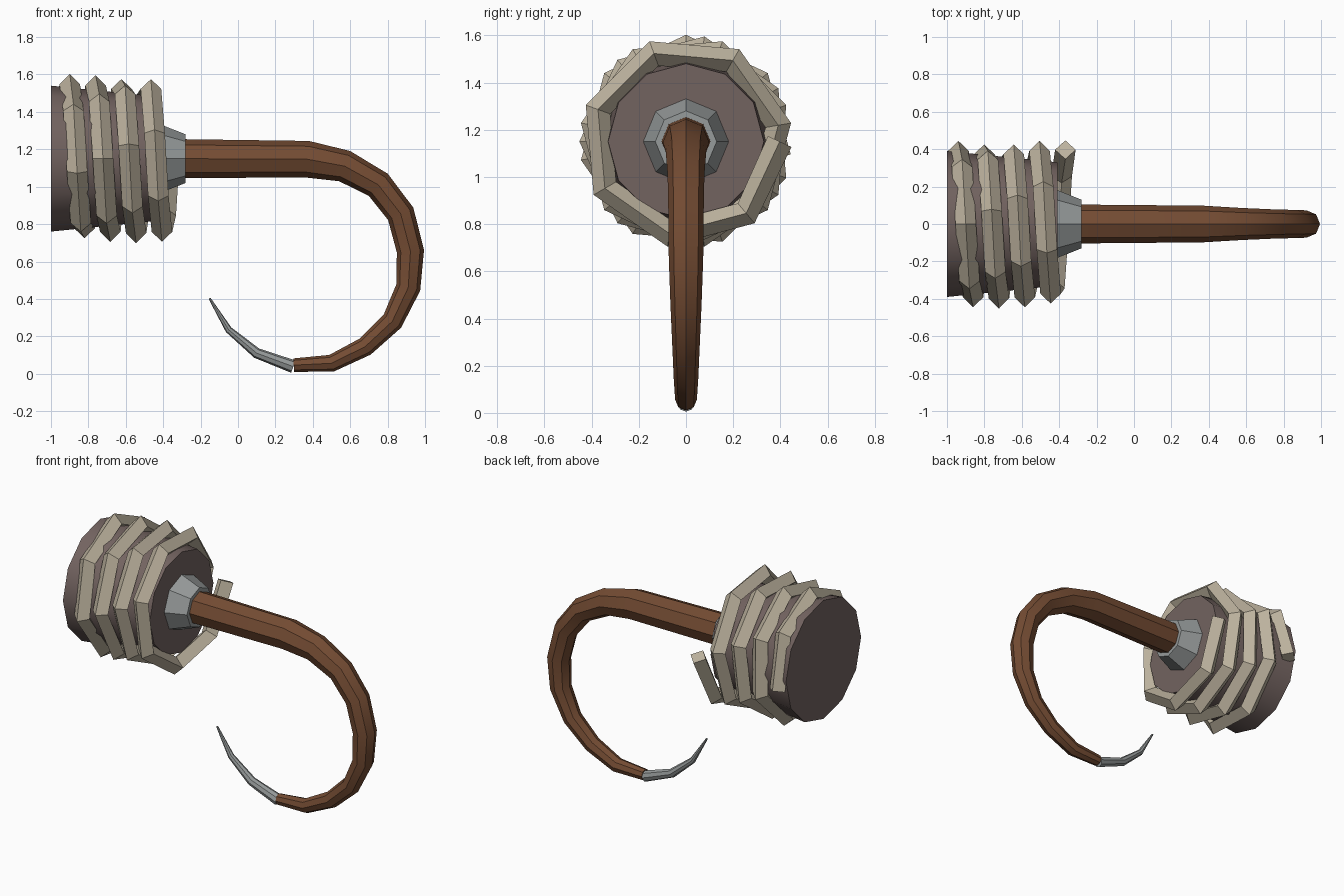
import bpy
import bmesh
from math import sin, cos, tau, radians
from mathutils import Vector

if "Cube" in bpy.data.objects:
    bpy.data.objects.remove(bpy.data.objects["Cube"])

X, Y = Vector((1, 0, 0)), Vector((0, 1, 0))
AXIS_Z = 1.15  # height of the stump's axis


def material(name, rgb):
    mat = bpy.data.materials.new(name)
    mat.use_nodes = True
    mat.diffuse_color = (*rgb, 1)
    mat.node_tree.nodes["Principled BSDF"].inputs["Base Color"].default_value = (*rgb, 1)
    return mat


def sweep(name, path, radii, sides, side_axis, mat):
    """Closed tube along a path, with a radius at each point."""
    path = [Vector(p) for p in path]
    last = len(path) - 1
    bm = bmesh.new()
    rings = []
    for i, (point, radius) in enumerate(zip(path, radii)):
        before = (point - path[i - 1]).normalized() if i > 0 else Vector()
        after = (path[i + 1] - point).normalized() if i < last else Vector()
        normal = side_axis.cross(before + after).normalized()
        angles = [tau * k / sides for k in range(sides)]
        rings.append([bm.verts.new(point + radius * (cos(a) * normal + sin(a) * side_axis))
                      for a in angles])
    for r0, r1 in zip(rings, rings[1:]):
        for k in range(sides):
            n = (k + 1) % sides
            bm.faces.new((r0[k], r0[n], r1[n], r1[k]))
    bm.faces.new(rings[0])
    bm.faces.new(rings[-1])
    bmesh.ops.recalc_face_normals(bm, faces=bm.faces)
    mesh = bpy.data.meshes.new(name)
    bm.to_mesh(mesh)
    bm.free()
    mesh.materials.append(mat)
    obj = bpy.data.objects.new(name, mesh)
    bpy.context.collection.objects.link(obj)
    bpy.ops.object.select_all(action="DESELECT")
    obj.select_set(True)
    bpy.context.view_layer.objects.active = obj
    bpy.ops.object.shade_smooth_by_angle(angle=radians(35))
    return obj


stump_brown = material("dull grey brown", (0.17, 0.125, 0.117))
rope_beige = material("rope beige", (0.51, 0.45, 0.345))
hook_brown = material("warm brown", (0.175, 0.072, 0.033))
metal_grey = material("metal grey", (0.305, 0.325, 0.325))

# Wooden stump, slightly tapered
sweep("stump", [(-1, 0, AXIS_Z), (-0.41, 0, AXIS_Z)], [0.39, 0.33], 12, Y, stump_brown)

# Metal collar holding the hook
sweep("collar", [(-0.42, 0, AXIS_Z), (-0.28, 0, AXIS_Z)], [0.185, 0.13], 8, Y, metal_grey)

# Rope wound four turns around the stump, with a loose end
segments, step = 29, radians(50)
rope = []
for i in range(segments + 1):
    a = 4 * tau - (segments - i) * step
    x = -0.935 + 0.142 * a / tau
    rope.append((x, 0.397 * cos(a), AXIS_Z + 0.397 * sin(a)))
sweep("rope", rope, [0.055] * len(rope), 4, X, rope_beige)

# Curved hook: x, z, radius
hook = [(-0.3, 1.15, 0.104), (0.37, 1.147, 0.098), (0.57, 1.11, 0.086),
        (0.75, 1.01, 0.078), (0.87, 0.855, 0.075), (0.922, 0.655, 0.073),
        (0.91, 0.46, 0.066), (0.825, 0.28, 0.058), (0.68, 0.145, 0.052),
        (0.5, 0.056, 0.046), (0.298, 0.046, 0.036)]
sweep("hook", [(x, 0, z) for x, z, r in hook], [r for x, z, r in hook], 8, Y, hook_brown)

# Pointed metal tip
tip = [(0.296, 0.038, 0.035), (0.1, 0.11, 0.028), (-0.05, 0.235, 0.019), (-0.152, 0.403, 0.006)]
sweep("hook_tip", [(x, 0, z) for x, z, r in tip], [r for x, z, r in tip], 8, Y, metal_grey)
